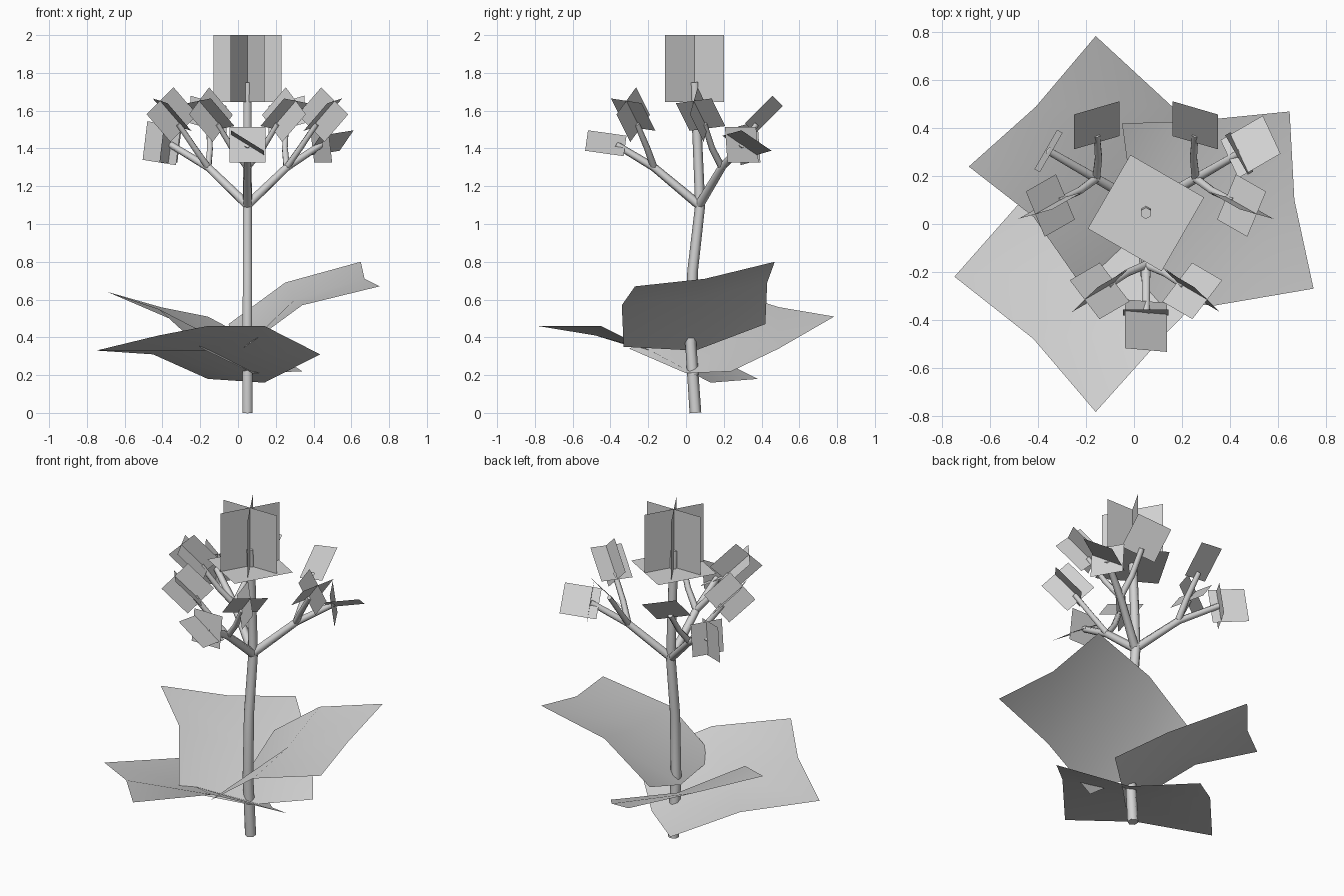
import bpy, math
from mathutils import Vector, Matrix

cube = bpy.data.objects.get("Cube")
if cube:
    bpy.data.objects.remove(cube)

grey = bpy.data.materials.new("light grey")
grey.use_nodes = True
grey.diffuse_color = (0.65, 0.65, 0.65, 1)
grey.node_tree.nodes["Principled BSDF"].inputs["Base Color"].default_value = grey.diffuse_color

UP = Vector((0, 0, 1))


def add_mesh(name, verts, faces, smooth=False):
    mesh = bpy.data.meshes.new(name)
    mesh.from_pydata([tuple(v) for v in verts], [], faces)
    mesh.materials.append(grey)
    for p in mesh.polygons:
        p.use_smooth = smooth
    obj = bpy.data.objects.new(name, mesh)
    bpy.context.collection.objects.link(obj)
    return obj


def tube(name, points, r0, r1, sides=6):
    """Tapered tube swept along a path, closed at both ends."""
    pts = [Vector(p) for p in points]
    n = len(pts)
    verts, faces = [], []
    for i, p in enumerate(pts):
        along = (pts[min(i + 1, n - 1)] - pts[max(i - 1, 0)]).normalized()
        side = Vector((0, 1, 0)) if abs(along.z) > 0.9 else UP
        a = along.cross(side).normalized()
        b = along.cross(a)
        r = r0 + (r1 - r0) * i / (n - 1)
        for k in range(sides):
            t = math.tau * (k + 0.5) / sides
            verts.append(p + r * (math.cos(t) * a + math.sin(t) * b))
    for i in range(n - 1):
        for k in range(sides):
            j, m = i * sides, (k + 1) % sides
            faces.append((j + k, j + m, j + sides + m, j + sides + k))
    faces.append(tuple(range(sides))[::-1])
    faces.append(tuple(range((n - 1) * sides, n * sides)))
    obj = add_mesh(name, verts, faces, True)
    bpy.context.view_layer.objects.active = obj
    obj.select_set(True)
    bpy.ops.object.shade_smooth_by_angle(angle=math.radians(65))
    obj.select_set(False)


def plate(name, center, u, v):
    """Flat rectangle with half-extent vectors u and v."""
    add_mesh(name, [center - u - v, center + u - v, center + u + v, center - u + v],
             [(0, 1, 2, 3)])


def petals(name, tip, axis, rolls):
    """Square petals that contain the axis, each rolled about it."""
    axis = axis.normalized()
    side = UP.cross(axis).normalized()
    for i, roll in enumerate(rolls):
        u = Matrix.Rotation(math.radians(roll), 3, axis) @ side
        plate(f"{name}_petal_{i + 1}", tip + axis * 0.055, u * 0.103, axis * 0.103)


# Stem
tube("stem", [(.05, .05, 0), (.05, .025, .37), (.05, .035, .75),
              (.05, .075, 1.1), (.05, .06, 1.45), (.05, .045, 1.75)], .031, .024)

# Top flower
top = Vector((.05, .046, 1.645))
for i in range(3):
    a = math.radians(60 * i)
    plate(f"top_petal_{i + 1}", top + UP * .1775,
          Vector((math.cos(a), math.sin(a), 0)) * .18, UP * .1775)
turn = Matrix.Rotation(math.radians(-30), 3, 'Z')
plate("top_base_petal", top, turn @ Vector((.178, 0, 0)), turn @ Vector((0, .178, 0)))

# Three branches, each with an end flower and two side twigs:
# heading, end flower roll, side of the single-petal flower, reach
branches = {
    "front": (-90, -32, 0, .44),
    "back_left": (30, -32, 1, .45),
    "back_right": (150, 90, -1, .47),
}
for name, (deg, end_roll, single_side, reach) in branches.items():
    a = math.radians(deg)
    d = Vector((math.cos(a), math.sin(a), 0))
    t = Vector((-d.y, d.x, 0))

    def at(r, s, z):
        return Vector((.05, .07, z)) + d * r + t * s

    end = at(reach, 0, 1.42)
    aim = (d + UP * .14).normalized()
    tube(f"{name}_branch", [at(0, 0, 1.1), at(.24, 0, 1.3), end], .025, .018)
    petals(f"{name}_end", end, aim, (end_roll,))
    plate(f"{name}_end_base_petal", end, t * .095, aim.cross(t) * .095)
    for s, label in ((1, "a"), (-1, "b")):
        tube(f"{name}_twig_{label}", [at(.24, 0, 1.3), at(.275, .08 * s, 1.4),
                                      at(.33, .16 * s, 1.53)], .019, .015)
        rolls = (-22 * s,) if s == single_side else (-10 * s, 90 - 10 * s)
        petals(f"{name}_twig_{label}", at(.33, .16 * s, 1.54),
               d * .35 + t * (.6 * s) + UP * .7, rolls)

# Broad leaves: rows run from tip to inner edge
leaves = {
    "left_leaf": [(.65, .47, .8), (.67, .1, .71), (.75, -.27, .67),
                  (.25, .43, .69), (.3, .05, .6), (.34, -.34, .57),
                  (-.05, .42, .47), (0, .05, .33), (.04, -.33, .35)],
    "front_leaf": [(-.75, -.22, .33), (-.42, -.48, .41), (-.16, -.785, .46),
                   (-.45, .12, .31), (-.15, -.19, .33), (.14, -.45, .46),
                   (-.16, .38, .18), (.14, .13, .16), (.435, -.15, .31)],
    "back_leaf": [(-.69, .24, .64), (-.41, .49, .56), (-.16, .785, .51),
                  (-.42, .03, .55), (-.13, .27, .4), (.16, .49, .34),
                  (-.19, -.3, .34), (.08, 0, .21), (.34, .24, .22)],
}
quads = [(i, i + 3, i + 4, i + 1) for i in (0, 1, 3, 4)]
for name, points in leaves.items():
    add_mesh(name, points, quads, True)
